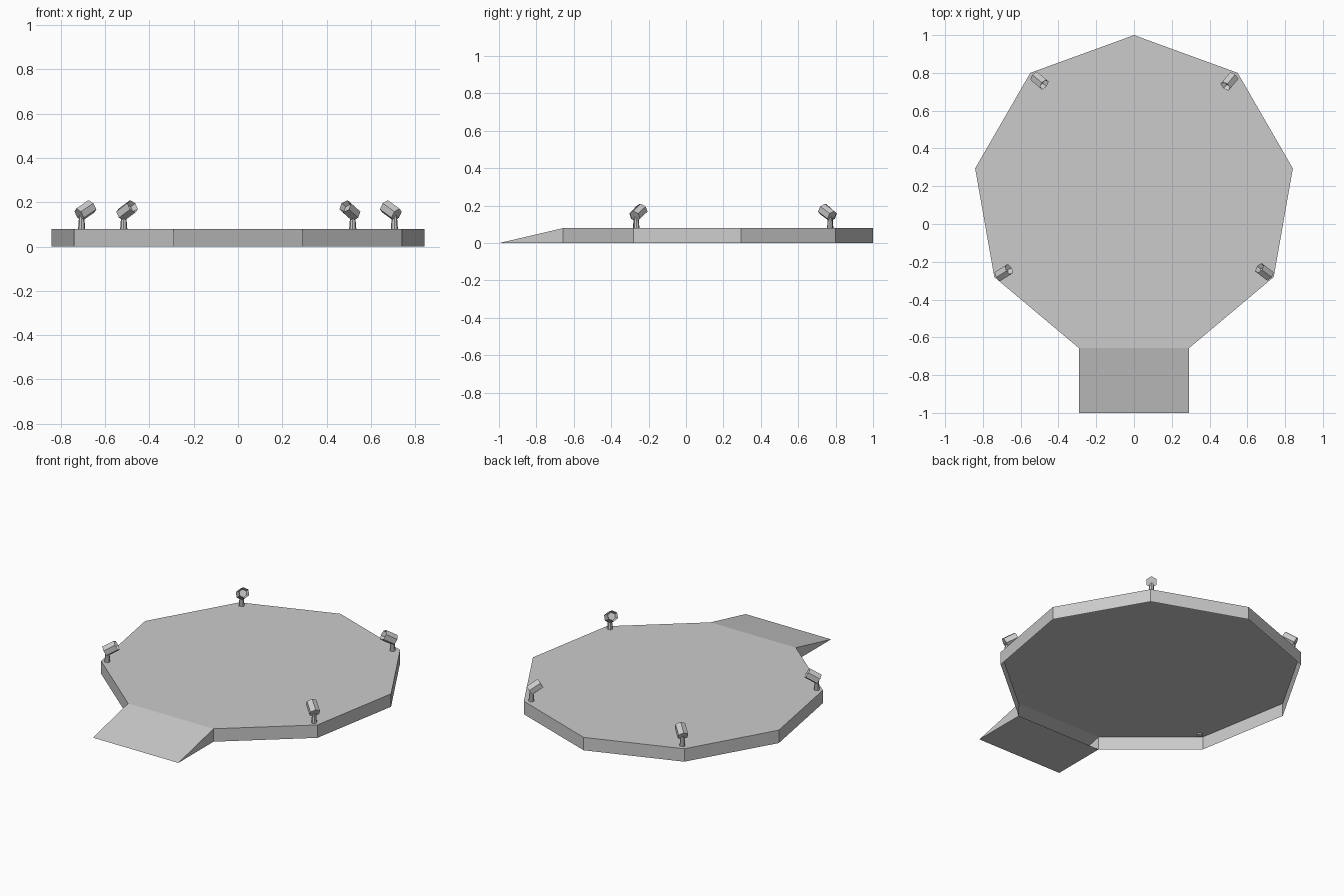
import bpy, bmesh
from math import radians, sin, cos
from mathutils import Vector, Matrix

cube = bpy.data.objects.get("Cube")
if cube:
    bpy.data.objects.remove(cube)

grey = bpy.data.materials.new("plain_grey")
grey.use_nodes = True
grey.diffuse_color = (0.6, 0.6, 0.6, 1)
grey.node_tree.nodes["Principled BSDF"].inputs["Base Color"].default_value = (0.6, 0.6, 0.6, 1)

SIDES, RADIUS, CENTRE_Y, HEIGHT = 9, 0.854, 0.146, 0.08


def make(name, bm):
    mesh = bpy.data.meshes.new(name)
    bm.to_mesh(mesh)
    bm.free()
    mesh.materials.append(grey)
    obj = bpy.data.objects.new(name, mesh)
    bpy.context.collection.objects.link(obj)
    return obj


# Nine-sided deck: top plate and skirt, open below and open where the ramp joins
bm = bmesh.new()
step = radians(360 / SIDES)
ring = [(RADIUS * sin(i * step), CENTRE_Y + RADIUS * cos(i * step)) for i in range(SIDES)]
top = [bm.verts.new((x, y, HEIGHT)) for x, y in ring]
low = [bm.verts.new((x, y, 0)) for x, y in ring]
bm.faces.new(top[::-1])
for i in range(SIDES):
    j = (i + 1) % SIDES
    if i != SIDES // 2:
        bm.faces.new((top[i], top[j], low[j], low[i]))
make("deck", bm)

# Entry ramp: hollow wedge with slope, floor and two triangular cheeks
bm = bmesh.new()
half, back = ring[SIDES // 2]
left, right = [[bm.verts.new((s * half, y, z)) for y, z in ((back, HEIGHT), (-1, 0), (back, 0))]
               for s in (1, -1)]
bm.faces.new((left[0], right[0], right[1], left[1]))
bm.faces.new((left[1], right[1], right[2], left[2]))
bm.faces.new(left[::-1])
bm.faces.new(right)
make("ramp", bm)


def lamp(name, x, y, heading):
    # Tapered post
    bm = bmesh.new()
    bmesh.ops.create_cone(bm, cap_ends=True, segments=8, radius1=0.017, radius2=0.011, depth=0.075,
                          matrix=Matrix.Translation((x, y, 0.1075)))
    make(name + "_post", bm)
    # Six-sided head with a recessed opening, tilted up and aimed inwards
    bm = bmesh.new()
    bmesh.ops.create_cone(bm, cap_ends=True, segments=6, radius1=0.032, radius2=0.032, depth=0.076)
    bm.normal_update()
    front = max(bm.faces, key=lambda f: f.calc_center_median().z)
    bmesh.ops.inset_region(bm, faces=[front], thickness=0.009)
    bmesh.ops.translate(bm, verts=front.verts, vec=(0, 0, -0.025))
    a, tilt = radians(heading), radians(30)
    aim = Vector((cos(a) * cos(tilt), sin(a) * cos(tilt), sin(tilt)))
    spot = Vector((x + 0.02 * cos(a), y + 0.02 * sin(a), 0.163))
    bm.transform(Matrix.Translation(spot) @ aim.to_track_quat('Z', 'Y').to_matrix().to_4x4())
    make(name + "_head", bm)


# Four lamps near the deck corners
lamp("back_right_lamp", -0.516, 0.772, 320)
lamp("back_left_lamp", 0.518, 0.77, 230)
lamp("front_left_lamp", 0.706, -0.265, 143)
lamp("front_right_lamp", -0.706, -0.268, 32)
